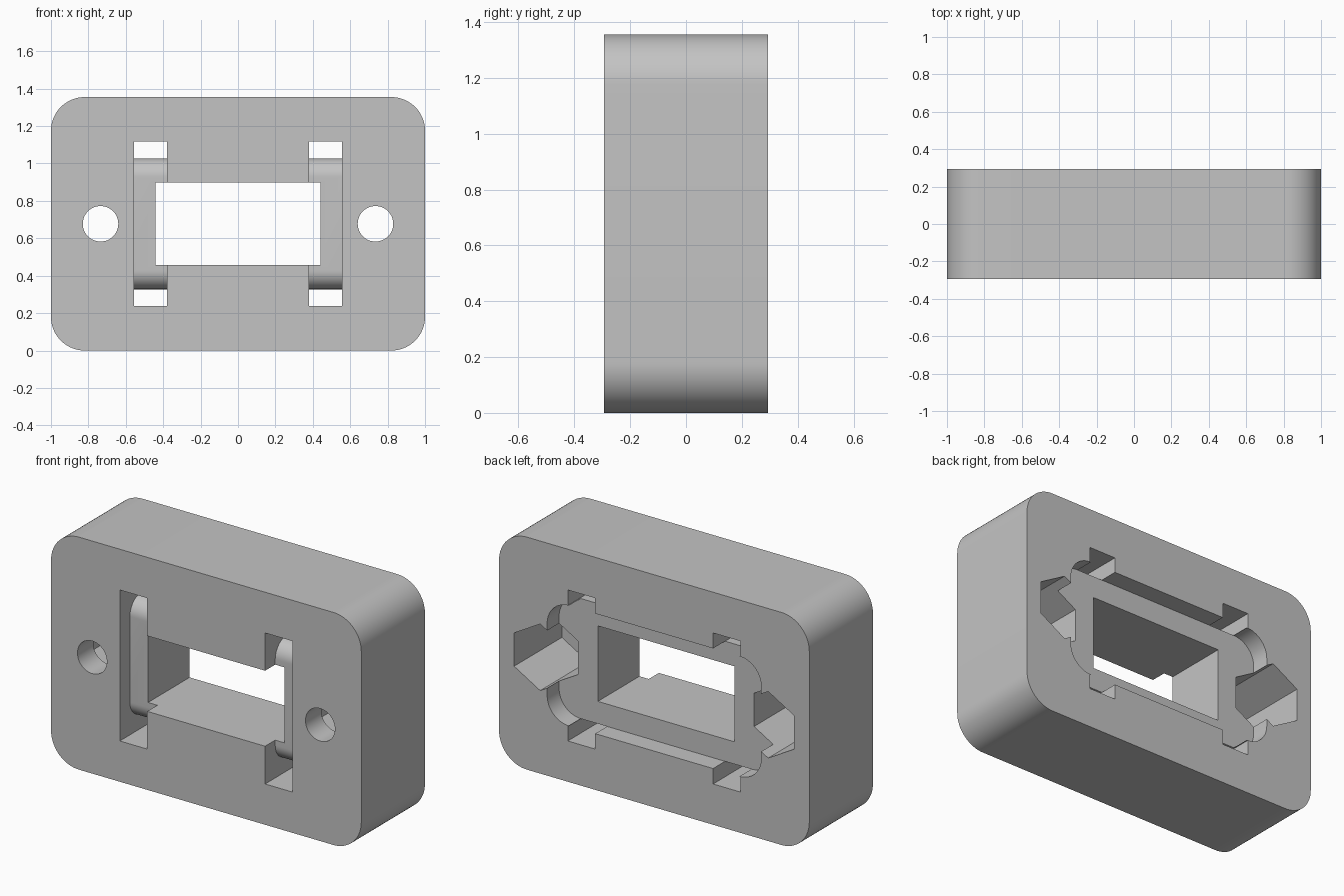
import bpy, bmesh, math
from mathutils import Vector

if "Cube" in bpy.data.objects:
    bpy.data.objects.remove(bpy.data.objects["Cube"], do_unlink=True)

HALF_DEPTH, HEIGHT = 0.293, 1.355
MID = HEIGHT / 2
FRONT, BACK = -HALF_DEPTH, HALF_DEPTH
OUT = 0.1  # cutter overshoot


def arc(cx, cz, r, start, end, steps):
    """Points along an arc, angles in degrees."""
    angles = [math.radians(start + (end - start) * i / steps) for i in range(steps + 1)]
    return [(cx + r * math.cos(a), cz + r * math.sin(a)) for a in angles]


def rounded_rect(w, h, r, steps=16):
    """Half sizes w and h, centred at the middle of the block."""
    pts = []
    for k, (sx, sz) in enumerate([(1, 1), (-1, 1), (-1, -1), (1, -1)]):
        pts += arc(sx * (w - r), MID + sz * (h - r), r, 90 * k, 90 * k + 90, steps)
    return pts


def rect(w, h):
    return [(w, MID + h), (-w, MID + h), (-w, MID - h), (w, MID - h)]


def prism(name, profile, start, end, axis="y"):
    """Extrude a profile along y (points are x, z) or along x (points are y, z)."""
    place = (lambda p, t: (p[0], t, p[1])) if axis == "y" else (lambda p, t: (t, p[0], p[1]))
    bm = bmesh.new()
    face = bm.faces.new([bm.verts.new(place(p, start)) for p in profile])
    grown = bmesh.ops.extrude_face_region(bm, geom=[face])["geom"]
    moved = [g for g in grown if isinstance(g, bmesh.types.BMVert)]
    offset = Vector(place((0, 0), end - start))
    bmesh.ops.translate(bm, verts=moved, vec=offset)
    bmesh.ops.recalc_face_normals(bm, faces=bm.faces)
    mesh = bpy.data.meshes.new(name)
    bm.to_mesh(mesh)
    bm.free()
    obj = bpy.data.objects.new(name, mesh)
    bpy.context.collection.objects.link(obj)
    return obj


# Main block with rounded corners
block = prism("mounting_block", rounded_rect(1, MID, 0.18), FRONT, BACK)

# Central window and shallow rear pocket
cutters = [
    prism("window_cutter", rect(0.44, 0.22), FRONT - OUT, BACK + OUT),
    prism("pocket_cutter", rounded_rect(0.69, 0.35, 0.14), BACK - 0.11, BACK + OUT),
]

# Clip slot outline in y, z: wraps around a bar with rounded front corners
bar_front, r, bar_half, slot_half = FRONT + 0.093, 0.1, 0.35, 0.44
slot = [(FRONT - OUT, MID - slot_half), (BACK + OUT, MID - slot_half),
        (BACK + OUT, MID - bar_half)]
slot += arc(bar_front + r, MID - bar_half + r, r, 270, 180, 14)
slot += arc(bar_front + r, MID + bar_half - r, r, 180, 90, 14)
slot += [(BACK + OUT, MID + bar_half), (BACK + OUT, MID + slot_half),
         (FRONT - OUT, MID + slot_half)]

# Slots, screw holes and hexagonal nut traps on both sides
for side, sign in (("left", 1), ("right", -1)):
    hole = arc(sign * 0.735, MID, 0.095, 0, 360, 48)[:-1]
    nut = arc(sign * 0.735, MID, 0.194, 30, 390, 6)[:-1]
    cutters += [
        prism(side + "_slot_cutter", slot, sign * 0.38, sign * 0.557, "x"),
        prism(side + "_screw_cutter", hole, FRONT - OUT, BACK + OUT),
        prism(side + "_nut_cutter", nut, FRONT + 0.146, BACK + OUT),
    ]

for cutter in cutters:
    cutter.hide_render = True
    mod = block.modifiers.new(cutter.name, "BOOLEAN")
    mod.operation, mod.solver, mod.object = "DIFFERENCE", "EXACT", cutter

# Apply the cuts and drop the cutters
bpy.context.view_layer.update()
graph = bpy.context.evaluated_depsgraph_get()
result = bpy.data.meshes.new_from_object(block.evaluated_get(graph))
block.modifiers.clear()
block.data = result
for cutter in cutters:
    bpy.data.objects.remove(cutter, do_unlink=True)

# Single grey material
grey = bpy.data.materials.new("plain_grey")
grey.use_nodes = True
colour = (0.55, 0.55, 0.55, 1)
grey.diffuse_color = colour
grey.node_tree.nodes["Principled BSDF"].inputs["Base Color"].default_value = colour
block.data.materials.clear()
block.data.materials.append(grey)

# Smooth the rounded walls, keep the edges sharp
bpy.ops.object.select_all(action="DESELECT")
block.select_set(True)
bpy.context.view_layer.objects.active = block
bpy.ops.object.shade_smooth_by_angle(angle=math.radians(25))
